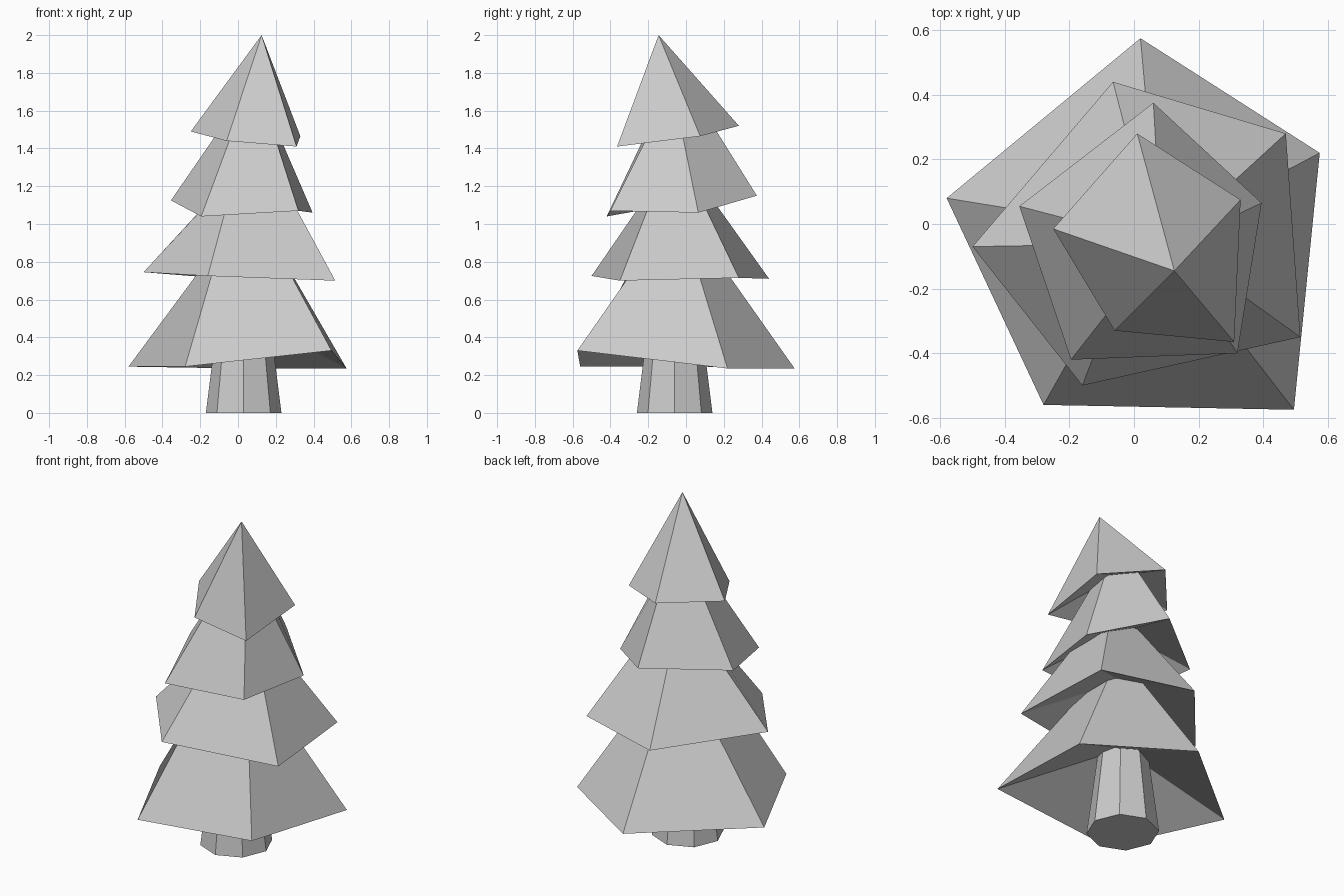
import bpy
from mathutils import Vector

if "Cube" in bpy.data.objects:
    bpy.data.objects.remove(bpy.data.objects["Cube"])


def make_mesh(name, verts, faces):
    me = bpy.data.meshes.new(name)
    me.from_pydata(verts, [], faces)
    me.update()
    ob = bpy.data.objects.new(name, me)
    bpy.context.collection.objects.link(ob)
    return ob


def tier(name, rim, under_rise, top=None, top_z=0.0, apex=None):
    """Skewed five-sided bough: flared sides over a hollow fan-shaped underside."""
    rim = [Vector(p) for p in rim]
    n = len(rim)
    hub = sum(rim, Vector()) / n + Vector((0, 0, under_rise))
    verts = rim + [hub]
    faces = [((i + 1) % n, i, n) for i in range(n)]
    if apex:
        verts.append(Vector(apex))
        faces += [(i, (i + 1) % n, n + 1) for i in range(n)]
    else:
        # carry each ridge on past the seam, up inside the tier above
        for p, (x, y) in zip(rim, top):
            seam = Vector((x, y, top_z))
            verts.append(p.lerp(seam, (top_z + 0.2 - p.z) / (top_z - p.z)))
        faces += [(i, (i + 1) % n, n + 1 + (i + 1) % n, n + 1 + i) for i in range(n)]
        faces.append(tuple(range(n + 1, 2 * n + 1)))
    return make_mesh(name, verts, faces)


# Trunk: tapered octagon
bpy.ops.mesh.primitive_cone_add(vertices=8, radius1=0.2, radius2=0.135, depth=0.52,
                                location=(0.03, -0.06, 0.26), rotation=(0, 0, 0))
bpy.context.object.name = "trunk"

# Boughs, bottom to top; rims run anticlockwise seen from above
tier("bottom_boughs",
     [(-0.58, 0.08, 0.245), (-0.28, -0.56, 0.245), (0.495, -0.575, 0.33),
      (0.575, 0.22, 0.235), (0.02, 0.575, 0.235)], 0.26,
     [(-0.21, 0.02), (-0.145, -0.32), (0.29, -0.31), (0.30, 0.075), (0.05, 0.24)], 0.71)

tier("lower_boughs",
     [(-0.50, -0.07, 0.745), (-0.16, -0.50, 0.725), (0.515, -0.35, 0.70),
      (0.47, 0.28, 0.715), (-0.065, 0.44, 0.71)], 0.22,
     [(-0.21, -0.065), (-0.07, -0.265), (0.32, -0.21), (0.29, 0.115), (0.0, 0.19)], 1.06)

tier("upper_boughs",
     [(-0.355, 0.055, 1.125), (-0.195, -0.42, 1.04), (0.32, -0.40, 1.07),
      (0.395, 0.065, 1.06), (0.06, 0.375, 1.15)], 0.18,
     [(-0.145, 0.0), (-0.05, -0.235), (0.205, -0.22), (0.235, -0.01), (0.07, 0.20)], 1.43)

tier("tree_top",
     [(-0.25, -0.015, 1.49), (-0.06, -0.33, 1.44), (0.31, -0.365, 1.41),
      (0.33, 0.075, 1.465), (0.01, 0.28, 1.52)], 0.15,
     apex=(0.125, -0.145, 2.0))
